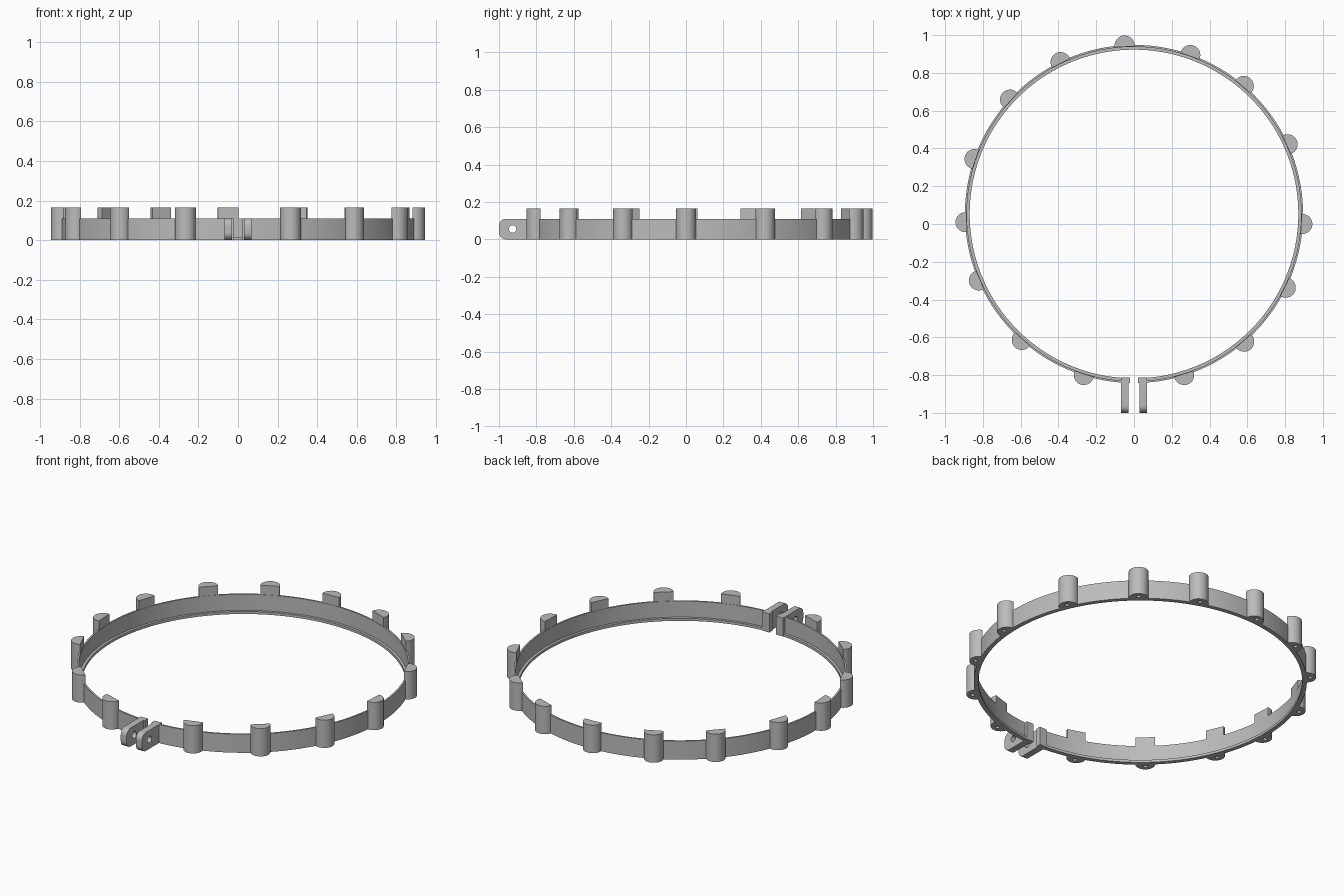
import bpy, bmesh
from math import sin, cos, pi, radians, asin
from mathutils import Matrix

cube = bpy.data.objects.get("Cube")
if cube:
    bpy.data.objects.remove(cube, do_unlink=True)

CENTRE_Y = 0.053      # ring centre
R_OUT, R_WALL, R_LIP = 0.895, 0.885, 0.87
BAND_H, POST_H, LIP_H = 0.11, 0.165, 0.015
POST_R, POST_AT = 0.053, 0.893
GAP = 0.022           # half the opening at the clamp

grey = bpy.data.materials.new("plain grey")
grey.use_nodes = True
grey.diffuse_color = (0.5, 0.5, 0.5, 1)
grey.node_tree.nodes["Principled BSDF"].inputs["Base Color"].default_value = (0.5, 0.5, 0.5, 1)


def finish(bm, name):
    bmesh.ops.recalc_face_normals(bm, faces=bm.faces)
    mesh = bpy.data.meshes.new(name)
    bm.to_mesh(mesh)
    bm.free()
    mesh.materials.append(grey)
    obj = bpy.data.objects.new(name, mesh)
    bpy.context.collection.objects.link(obj)
    return obj


def activate(obj):
    bpy.ops.object.select_all(action='DESELECT')
    obj.select_set(True)
    bpy.context.view_layer.objects.active = obj


def smooth(obj):
    activate(obj)
    bpy.ops.object.shade_smooth_by_angle(angle=radians(35))


def cut(obj, cutter):
    cutter.hide_render = True
    mod = obj.modifiers.new("holes", 'BOOLEAN')
    mod.object = cutter
    mod.solver = 'EXACT'
    activate(obj)
    bpy.ops.object.modifier_apply(modifier=mod.name)
    bpy.data.objects.remove(cutter, do_unlink=True)


def extrude(bm, outline, vector):
    face = bm.faces.new([bm.verts.new(p) for p in outline])
    new = bmesh.ops.extrude_face_region(bm, geom=[face], use_keep_orig=True)["geom"]
    bmesh.ops.translate(bm, vec=vector,
                        verts=[v for v in new if isinstance(v, bmesh.types.BMVert)])


def arc(cx, cy, r, start, end, steps):
    angles = [radians(start + (end - start) * i / steps) for i in range(steps + 1)]
    return [(cx + r * cos(a), cy + r * sin(a)) for a in angles]


# Open band with an inner lip along its lower edge
section = [(R_OUT, 0), (R_OUT, BAND_H), (R_WALL, BAND_H),
           (R_WALL, LIP_H), (R_LIP, LIP_H), (R_LIP, 0)]
bm = bmesh.new()
half = asin(GAP / R_WALL)
STEPS = 160
rows = []
for i in range(STEPS + 1):
    a = -pi / 2 + half + (2 * pi - 2 * half) * i / STEPS
    rows.append([bm.verts.new((r * cos(a), CENTRE_Y + r * sin(a), z)) for r, z in section])
for p, q in zip(rows, rows[1:]):
    for k in range(len(section)):
        n = (k + 1) % len(section)
        bm.faces.new((p[k], p[n], q[n], q[k]))
bm.faces.new(rows[0])
bm.faces.new(rows[-1])
smooth(finish(bm, "open_band"))

# Half-round posts around the band, each with a blind hole underneath
post_angles = [93.2, 70.5, 49.4, 24.4, -3.4, -25.9, -49.2, -72.7,
               -107.3, -131.7, -156.8, -177.2, 161, 137.3, 115.8]
profile = arc(0, 0, POST_R, -97, 97, 28)
bore = arc(0.02, 0, 0.011, 0, 345, 23)
for i, deg in enumerate(post_angles):
    place = (Matrix.Translation((0, CENTRE_Y, 0)) @ Matrix.Rotation(radians(deg), 4, 'Z')
             @ Matrix.Translation((POST_AT, 0, 0)))
    bm = bmesh.new()
    extrude(bm, [place @ Matrix.Translation((x, y, 0)).translation for x, y in profile],
            (0, 0, POST_H))
    post = finish(bm, f"post_{i + 1}")
    bm = bmesh.new()
    extrude(bm, [place @ Matrix.Translation((x, y, -0.02)).translation for x, y in bore],
            (0, 0, 0.14))
    cut(post, finish(bm, "hole_cutter"))
    smooth(post)

# Clamp ears: rounded plates with a bolt hole, rooted in the band ends
TAB_IN, TAB_OUT, CORNER = 0.03, 0.069, 0.038
outline = ([(-0.815, 0), (-0.815, BAND_H)]
           + arc(-1 + CORNER, BAND_H - CORNER, CORNER, 90, 180, 8)
           + arc(-1 + CORNER, CORNER, CORNER, 180, 270, 8))
bolt = arc(-0.927, BAND_H / 2, 0.02, 0, 345, 23)
for side, label in ((1, "left"), (-1, "right")):
    bm = bmesh.new()
    extrude(bm, [(side * TAB_IN, y, z) for y, z in outline],
            (side * (TAB_OUT - TAB_IN), 0, 0))
    ear = finish(bm, f"{label}_clamp_ear")
    bm = bmesh.new()
    extrude(bm, [(side * 0.01, y, z) for y, z in bolt], (side * 0.08, 0, 0))
    cut(ear, finish(bm, "bolt_cutter"))
    smooth(ear)

    # Thickened band end behind the ear
    bm = bmesh.new()
    extrude(bm, [(side * x, y, 0) for x, y in ((GAP, -0.841), (TAB_OUT, -0.839),
                                               (TAB_OUT, -0.812), (GAP, -0.812))],
            (0, 0, BAND_H))
    finish(bm, f"{label}_band_end")
